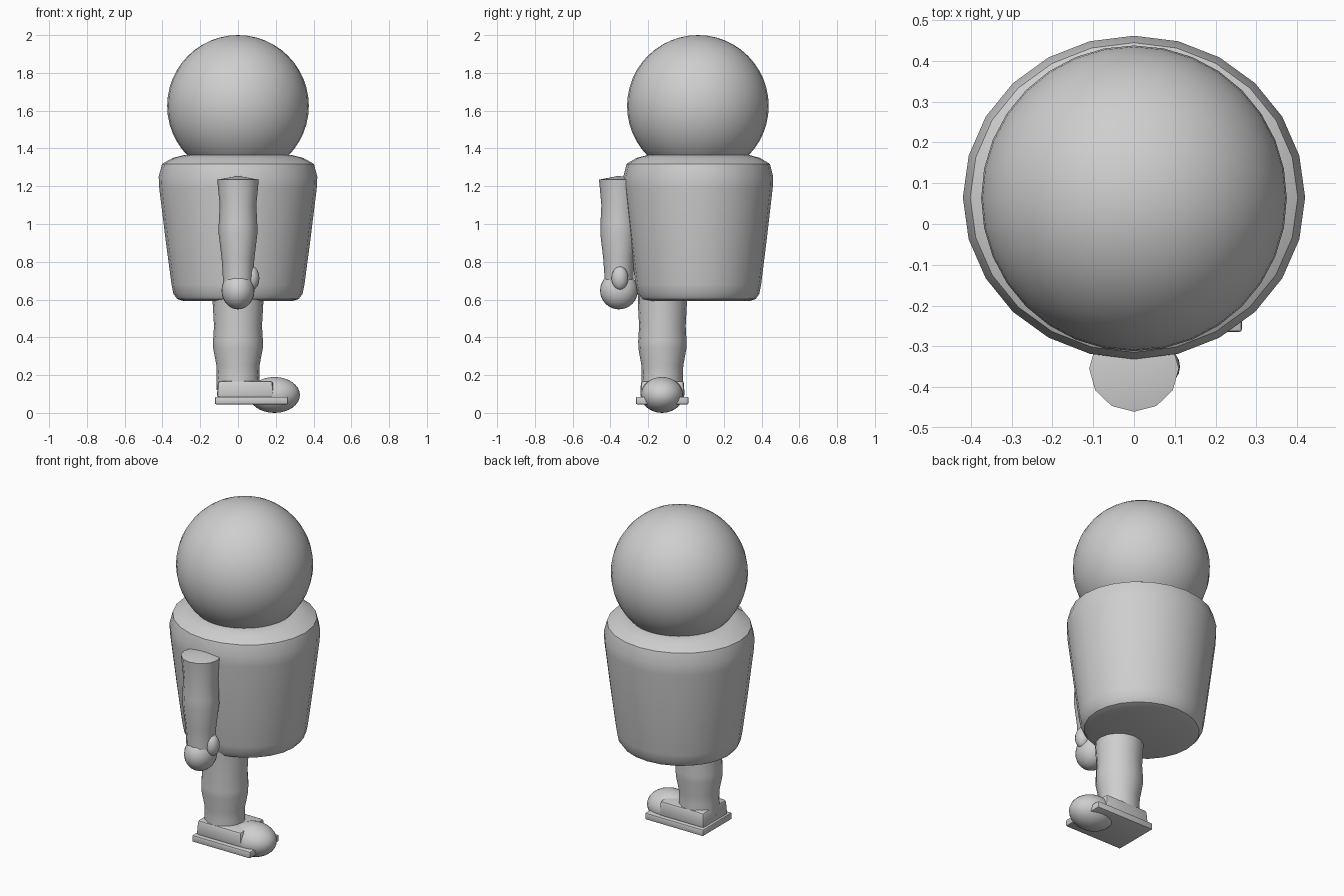
import bpy, bmesh, math

cube = bpy.data.objects.get("Cube")
if cube:
    bpy.data.objects.remove(cube, do_unlink=True)

GREY = (0.62, 0.62, 0.62, 1)
mat = bpy.data.materials.new("plain grey")
mat.use_nodes = True
mat.diffuse_color = GREY
mat.node_tree.nodes["Principled BSDF"].inputs["Base Color"].default_value = GREY


def finish(bm, name, loc, scale=(1, 1, 1), angle=35):
    """Turn a bmesh into a smooth-shaded object that keeps its sharp edges."""
    bmesh.ops.recalc_face_normals(bm, faces=bm.faces)
    mesh = bpy.data.meshes.new(name)
    bm.to_mesh(mesh)
    bm.free()
    ob = bpy.data.objects.new(name, mesh)
    bpy.context.collection.objects.link(ob)
    ob.location, ob.scale = loc, scale
    mesh.materials.append(mat)
    bpy.ops.object.select_all(action='DESELECT')
    ob.select_set(True)
    bpy.context.view_layer.objects.active = ob
    bpy.ops.object.shade_smooth_by_angle(angle=math.radians(angle))
    return ob


def lathe(name, profile, sides, loc, scale=(1, 1, 1)):
    """Stack rings of (radius, height); a zero radius closes to a point."""
    bm = bmesh.new()
    rings = []
    for r, z in profile:
        if r == 0:
            rings.append([bm.verts.new((0, 0, z))] * sides)
            continue
        turns = [math.tau * i / sides for i in range(sides)]
        rings.append([bm.verts.new((r * math.cos(a), r * math.sin(a), z)) for a in turns])
    for low, high in zip(rings, rings[1:]):
        for i in range(sides):
            j = (i + 1) % sides
            bm.faces.new(list(dict.fromkeys((low[i], low[j], high[j], high[i]))))
    return finish(bm, name, loc, scale)


def ball(name, loc, radii, u=24, v=16):
    bm = bmesh.new()
    bmesh.ops.create_uvsphere(bm, u_segments=u, v_segments=v, radius=1)
    return finish(bm, name, loc, radii, 60)


def block(name, low, high, bevel, taper=1):
    """Bevelled box between two corners, its top optionally narrowed."""
    bm = bmesh.new()
    bmesh.ops.create_cube(bm, size=1)
    size = [b - a for a, b in zip(low, high)]
    for v in bm.verts:
        k = taper if v.co.z > 0 else 1
        v.co = (v.co.x * size[0] * k, v.co.y * size[1] * k, v.co.z * size[2])
    bmesh.ops.bevel(bm, geom=bm.edges[:], offset=bevel, segments=2,
                    profile=0.5, affect='EDGES')
    return finish(bm, name, [(a + b) / 2 for a, b in zip(low, high)])


# Head and body
ball("head", (0, 0.063, 1.625), (0.375, 0.375, 0.375), 32, 24)
lathe("torso", [(0, 0.593), (0.29, 0.593), (0.322, 0.603), (0.342, 0.63),
                (0.352, 0.68), (0.38, 0.89), (0.417, 1.19), (0.42, 1.25),
                (0.402, 1.318), (0.345, 1.35), (0.285, 1.365), (0, 1.368)],
      24, (0, 0.065, 0), (1, 0.945, 1))

# Arm with its hand and thumb
lathe("right_arm", [(0, 0.68), (0.08, 0.68), (0.081, 0.74), (0.087, 0.82),
                    (0.103, 0.95), (0.102, 1.0), (0.097, 1.1), (0.11, 1.235),
                    (0, 1.255)], 12, (0, -0.355, 0), (1, 0.96, 1))
ball("right_hand", (0, -0.355, 0.648), (0.087, 0.1, 0.1))
ball("right_thumb", (0.073, -0.35, 0.713), (0.04, 0.044, 0.063), 16, 12)

# Leg
lathe("right_leg", [(0, 0.12), (0.115, 0.12), (0.113, 0.2), (0.114, 0.25),
                    (0.131, 0.34), (0.132, 0.38), (0.127, 0.46), (0.134, 0.58),
                    (0.134, 0.68), (0, 0.68)], 16, (0, -0.125, 0), (1, 0.97, 1))

# Shoe with a flat sole and a round toe
block("right_sole", (-0.122, -0.265, 0.045), (0.265, 0.013, 0.085), 0.007)
block("right_shoe", (-0.112, -0.243, 0.08), (0.19, -0.007, 0.17), 0.015, 0.96)
ball("right_toe", (0.193, -0.127, 0.095), (0.135, 0.112, 0.095))
